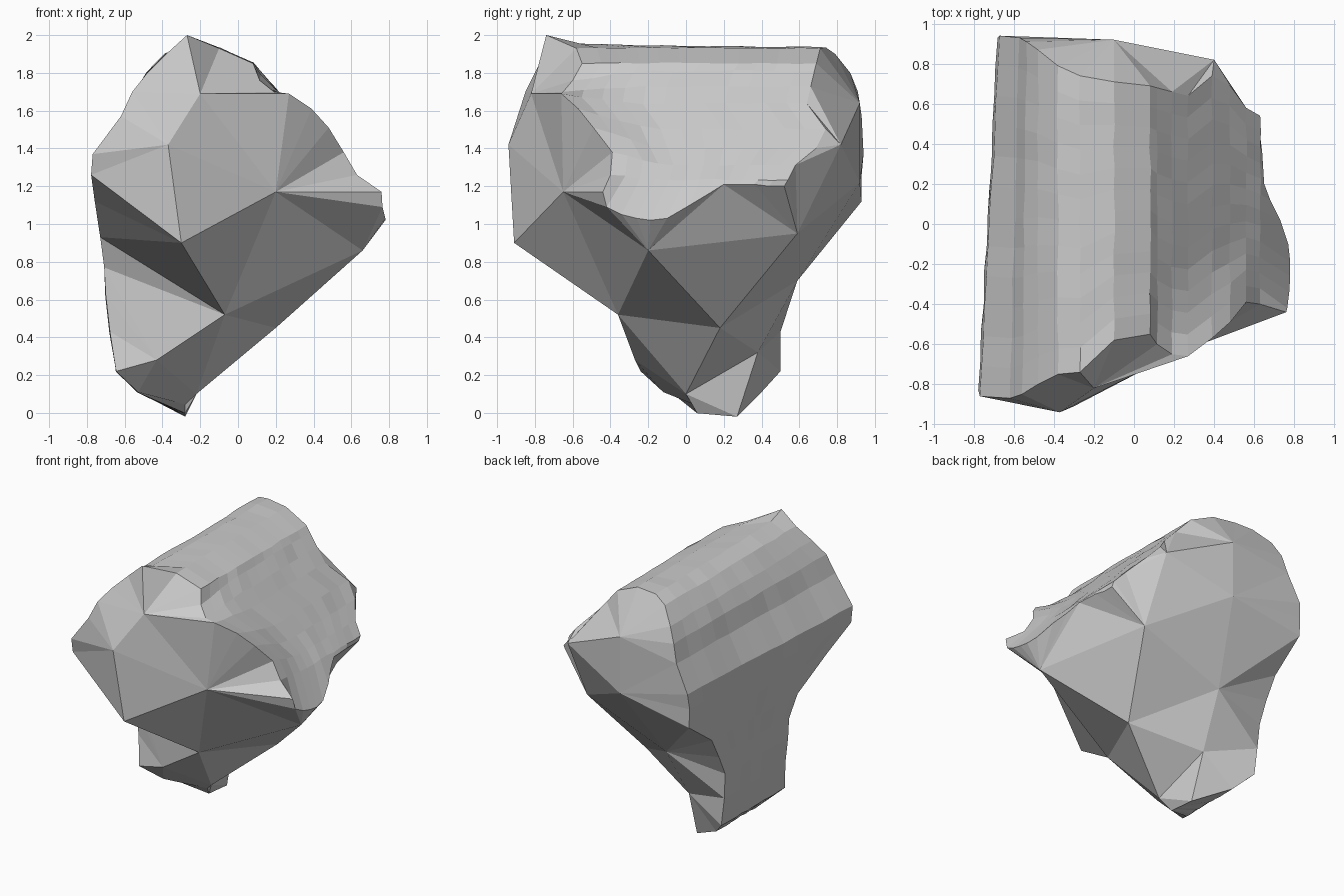
import bpy, bmesh, random

if "Cube" in bpy.data.objects:
    bpy.data.objects.remove(bpy.data.objects["Cube"])

random.seed(4)
N = 13  # steps along y

# outer skin profile: x, z, front y, back y (bottom tip, up the left wall, over the top, down the right)
PROFILE = [
    (-.28, 0, .04, .27), (-.53, .11, -.12, .40), (-.65, .22, -.24, .50),
    (-.69, .43, -.20, .50), (-.72, .62, -.20, .51), (-.735, .77, -.20, .58),
    (-.76, .93, -.27, .67), (-.775, 1.12, -.57, .93), (-.78, 1.26, -.83, .93),
    (-.77, 1.37, -.86, .94), (-.62, 1.57, -.87, .93), (-.56, 1.70, -.85, .91),
    (-.48, 1.80, -.80, .87), (-.38, 1.90, -.75, .79), (-.27, 1.955, -.74, .74),
    (-.10, 1.93, -.58, .71), (.08, 1.85, -.55, .69), (.115, 1.76, -.60, .68),
    (.19, 1.70, -.65, .66), (.27, 1.69, -.66, .64), (.39, 1.61, -.57, .74),
    (.48, 1.51, -.49, .69), (.56, 1.38, -.39, .58), (.63, 1.26, -.40, .54)]
# ragged right edge, front to back
EDGE = [(.76, -.44, 1.17), (.765, -.42, 1.09), (.775, -.34, 1.05), (.78, -.26, 1.03),
        (.78, -.19, 1.02), (.77, -.1, 1.03), (.73, .02, 1.1), (.68, .12, 1.16),
        (.65, .2, 1.21), (.645, .28, 1.21), (.64, .36, 1.21), (.63, .44, 1.2), (.63, .52, 1.2)]
# corners of the broken faces
CORNERS = dict(
    A=(-.37, -.94, 1.42), B=(-.30, -.91, .90), C=(.20, -.65, 1.17), D=(-.07, -.36, .52),
    E=(.66, -.20, .86), F=(.20, .18, .45), G=(-.22, 0, .10), H=(-.29, .38, .32),
    J=(-.43, -.27, .28), M=(-.25, .59, .70), P=(-.10, .92, 1.22), Q=(.40, .82, 1.42),
    K=(.40, .59, .95), S=(-.20, -.82, 1.69), T=(-.10, .92, 1.64))

bm = bmesh.new()
V = {k: bm.verts.new(c) for k, c in CORNERS.items()}


def face(*vs):
    bm.faces.new(vs)


def zip_chains(a, b):
    """Triangulate between two chains, always taking the shorter diagonal."""
    i = j = 0
    while i < len(a) - 1 or j < len(b) - 1:
        da = (a[i + 1].co - b[j].co).length if i < len(a) - 1 else 99
        db = (a[i].co - b[j + 1].co).length if j < len(b) - 1 else 99
        if da <= db:
            face(a[i], a[i + 1], b[j])
            i += 1
        else:
            face(a[i], b[j + 1], b[j])
            j += 1


# outer skin with light unevenness; the right slope flattens to a plane behind the front rim
rows = []
for x, z, yf, yb in PROFILE:
    row = []
    for k in range(N):
        t = k / (N - 1)
        y = yf + (yb - yf) * t
        w = min(1, max(0, (-x - .5) / .25))
        j = .005 if 0 < k < N - 1 and z > .05 else 0
        h = z
        if x > .08:
            h += (1.85 - 1.12 * (x - .08) - z) * min(1, 3.5 * t)
        if -.3 < x < -.2:
            h += .045 if k == 0 else -.02 * t
        row.append(bm.verts.new((x + w * .055 * (y + .87) * min(1, z) + random.uniform(-j, j),
                                 y, h + random.uniform(-j, j))))
    rows.append(row)
rows.append([bm.verts.new(p) for p in EDGE])
for r, s in zip(rows, rows[1:]):
    for k in range(N - 1):
        face(r[k], r[k + 1], s[k + 1], s[k])

# broken front, back, right lip and bottom tip, joined to the skin rim
zip_chains([r[0] for r in rows] + [rows[-1][1]], [V[c] for c in "GJDBASC"])
zip_chains([r[-1] for r in rows], [V[c] for c in "GHMPTQK"])
zip_chains(rows[-1][1:], [V["E"], V["K"]])
zip_chains(rows[0], [V["G"]])
face(V["C"], V["E"], rows[-1][1])

# large facets of the broken faces
for tri in "BAC ASC DBC DCE DEF GDF GJD PTQ PQK MPK MKF HMF GHF KEF".split():
    face(*[V[c] for c in tri])

bmesh.ops.recalc_face_normals(bm, faces=bm.faces)
mesh = bpy.data.meshes.new("rock_fragment")
bm.to_mesh(mesh)
bm.free()
rock = bpy.data.objects.new("rock_fragment", mesh)
bpy.context.collection.objects.link(rock)
